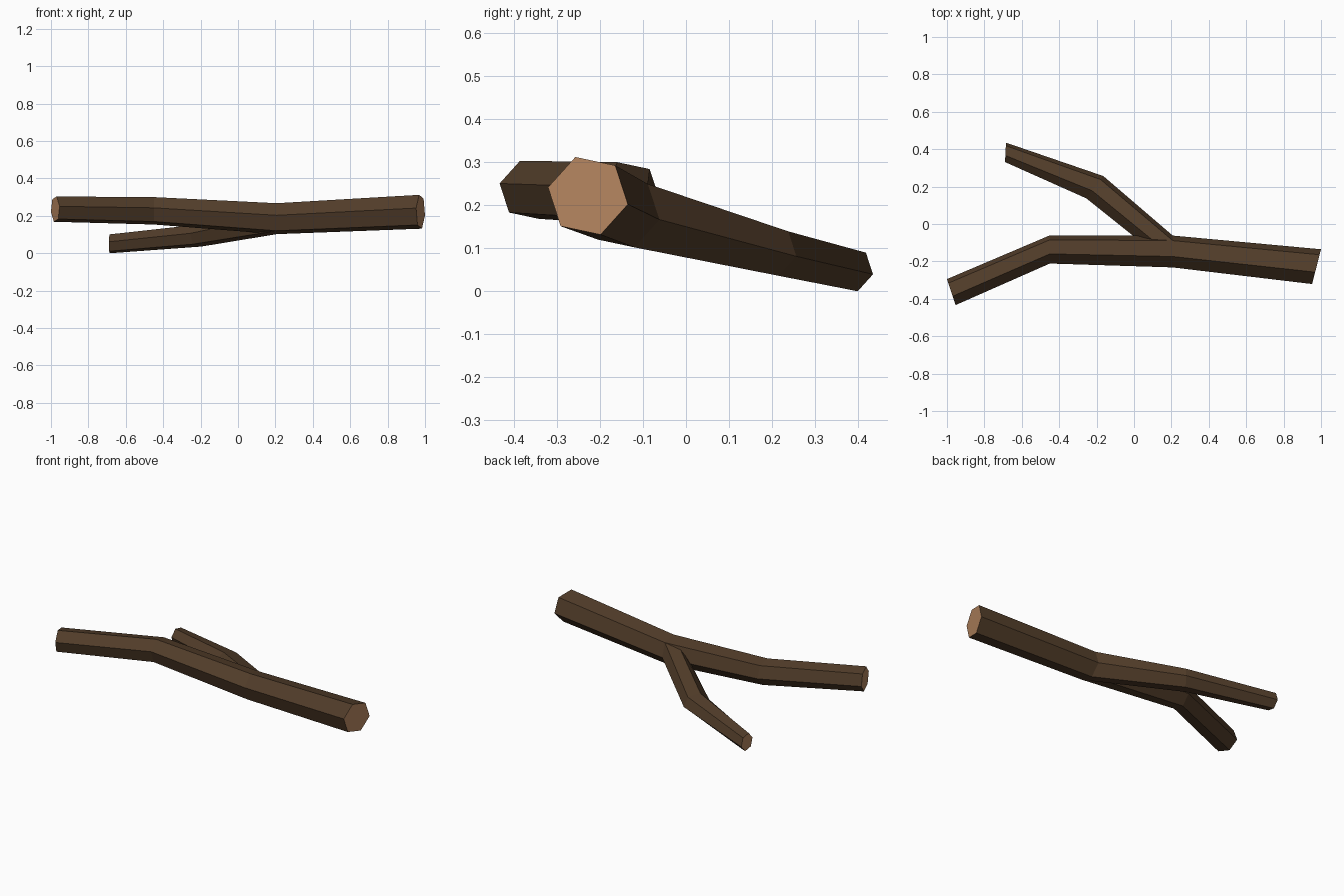
import bpy, bmesh, math

if "Cube" in bpy.data.objects:
    bpy.data.objects.remove(bpy.data.objects["Cube"])

def material(name, col):
    m = bpy.data.materials.new(name)
    m.diffuse_color = (*col, 1)
    m.use_nodes = True
    m.node_tree.nodes["Principled BSDF"].inputs["Base Color"].default_value = m.diffuse_color
    return m

BARK = material("dark bark", (0.085, 0.047, 0.023))
WOOD = material("cut wood", (0.46, 0.235, 0.115))
SIDES = 6

def limb(name, rings, cap_start=True):
    """Hexagonal limb; each ring = (centre x, y, z, radius, x slant per y)."""
    bm = bmesh.new()
    loops = []
    for cx, cy, cz, r, slant in rings:
        loop = []
        for i in range(SIDES):
            a = math.radians(-12 + 60 * i)
            dy, dz = r * math.cos(a), r * math.sin(a)
            loop.append(bm.verts.new((cx + slant * dy, cy + dy, cz + dz)))
        loops.append(loop)
    # bark sides
    for a, b in zip(loops, loops[1:]):
        for i in range(SIDES):
            j = (i + 1) % SIDES
            bm.faces.new((a[i], a[j], b[j], b[i]))
    # sawn ends
    for loop in ([loops[0]] if cap_start else []) + [loops[-1]]:
        bm.faces.new(loop).material_index = 1
    bmesh.ops.recalc_face_normals(bm, faces=bm.faces)
    # an open limb has no inside to test, so check its end cap points towards -x
    bm.faces.ensure_lookup_table()
    cap = bm.faces[-1]
    cap.normal_update()
    if cap.normal.x > 0:
        bmesh.ops.reverse_faces(bm, faces=bm.faces)
    me = bpy.data.meshes.new(name)
    bm.to_mesh(me)
    bm.free()
    me.materials.append(BARK)
    me.materials.append(WOOD)
    ob = bpy.data.objects.new(name, me)
    bpy.context.collection.objects.link(ob)
    return ob

fork = (0.207, -0.147, 0.185, 0.087, 0.0)

# main stick, thick end to thin end
limb("main_stick", [
    (0.976, -0.228, 0.222, 0.095, 0.257),
    fork,
    (-0.45, -0.136, 0.227, 0.077, 0.0),
    (-0.977, -0.364, 0.236, 0.071, -0.333),
])

# side branch growing from the fork, its root hidden in the main stick
limb("side_branch", [
    fork,
    (-0.21, 0.197, 0.094, 0.061, 0.76),
    (-0.687, 0.383, 0.0505, 0.053, 0.05),
], cap_start=False)
